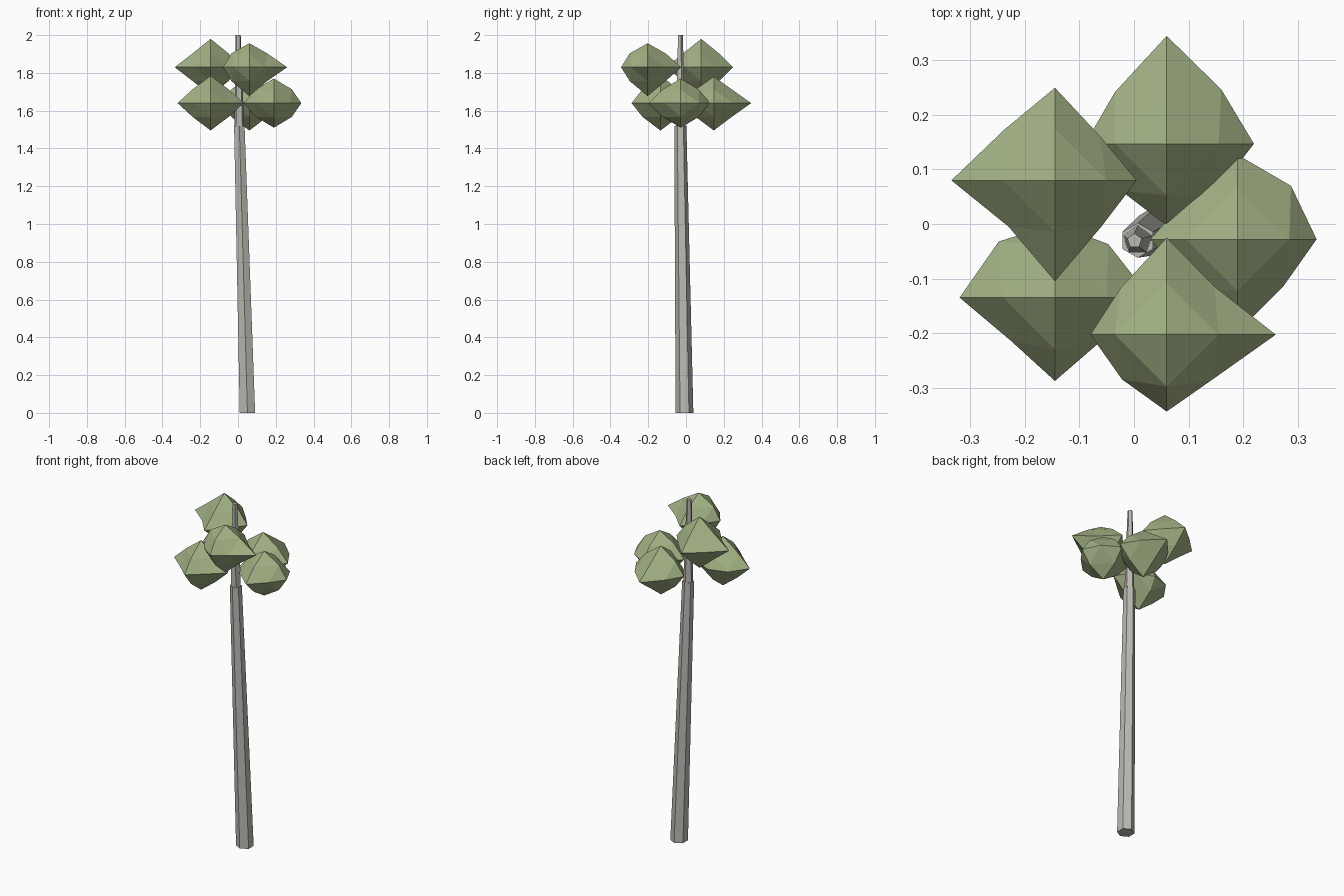
import bpy, bmesh, math
from itertools import product
from mathutils import Vector

if "Cube" in bpy.data.objects:
    bpy.data.objects.remove(bpy.data.objects["Cube"])


def material(name, color):
    m = bpy.data.materials.new(name)
    m.diffuse_color = (*color, 1)
    m.use_nodes = True
    m.node_tree.nodes["Principled BSDF"].inputs["Base Color"].default_value = m.diffuse_color
    return m


bark = material("bark", (0.50, 0.49, 0.45))
green = material("leaves", (0.36, 0.44, 0.23))


def finish(name, bm, mat):
    bmesh.ops.recalc_face_normals(bm, faces=bm.faces)
    me = bpy.data.meshes.new(name)
    bm.to_mesh(me)
    bm.free()
    me.materials.append(mat)
    ob = bpy.data.objects.new(name, me)
    bpy.context.collection.objects.link(ob)


def tapered_stem(name, sides, start, rings):
    # rings: (centre, radius), closed at both ends
    bm = bmesh.new()
    loops = []
    for (x, y, z), r in rings:
        angles = [start + 2 * math.pi * i / sides for i in range(sides)]
        loops.append([bm.verts.new((x + r * math.cos(a), y + r * math.sin(a), z)) for a in angles])
    for lo, hi in zip(loops, loops[1:]):
        for i in range(sides):
            j = (i + 1) % sides
            bm.faces.new((lo[i], lo[j], hi[j], hi[i]))
    bm.faces.new(loops[0])
    bm.faces.new(loops[-1])
    finish(name, bm, bark)


def leaf_clump(name, centre, tips, corners):
    # Octahedron split once: six tips, twelve edge points pulled towards a ball
    # tips: +x -x +y -y +z -z ; corners: scale of the ++ -+ -- +- edge points
    c = Vector(centre)
    scale = dict(zip([(1, 1, 0), (-1, 1, 0), (-1, -1, 0), (1, -1, 0)], corners))
    bm = bmesh.new()
    v = {}
    for d in product((-1, 0, 1), repeat=3):
        n = sum(map(abs, d))
        if n == 1:
            axis = [abs(k) for k in d].index(1)
            v[d] = bm.verts.new(c + Vector(d) * tips[2 * axis + (d[axis] < 0)])
        elif n == 2:
            s = scale.get(d, 0.95)
            v[d] = bm.verts.new(c + Vector((d[0] * 0.1, d[1] * 0.1, d[2] * 0.077)) * s)
    for x, y, z in product((-1, 1), repeat=3):
        tx, ty, tz = v[x, 0, 0], v[0, y, 0], v[0, 0, z]
        xy, yz, xz = v[x, y, 0], v[0, y, z], v[x, 0, z]
        for f in ((tx, xy, xz), (ty, yz, xy), (tz, xz, yz), (xy, yz, xz)):
            bm.faces.new(f)
    finish(name, bm, green)


# Leaning trunk and thinner leader
tapered_stem("trunk", 6, math.pi / 2,
             [((0.05, -0.008, 0), 0.047), ((0.007, -0.03, 1.52), 0.032)])
tapered_stem("upper_trunk", 5, math.pi / 2,
             [((0.007, -0.03, 1.5), 0.028), ((0.001, -0.031, 2.0), 0.014)])

# Foliage
leaf_clump("leaves_back_left", (-0.145, 0.08, 1.83),
           (0.15, 0.19, 0.17, 0.185, 0.15, 0.15), (0.82, 0.93, 0.85, 0.85))
leaf_clump("leaves_back", (0.06, 0.147, 1.64),
           (0.16, 0.15, 0.198, 0.15, 0.14, 0.145), (1.0, 0.95, 0.85, 0.9))
leaf_clump("leaves_right", (0.19, -0.028, 1.64),
           (0.145, 0.16, 0.155, 0.17, 0.13, 0.13), (0.98, 0.85, 0.9, 0.85))
leaf_clump("leaves_front", (0.06, -0.203, 1.83),
           (0.2, 0.14, 0.178, 0.141, 0.127, 0.153), (0.88, 0.85, 0.82, 0.83))
leaf_clump("leaves_front_left", (-0.145, -0.135, 1.64),
           (0.175, 0.175, 0.135, 0.153, 0.145, 0.145), (0.98, 1.03, 0.8, 0.82))
